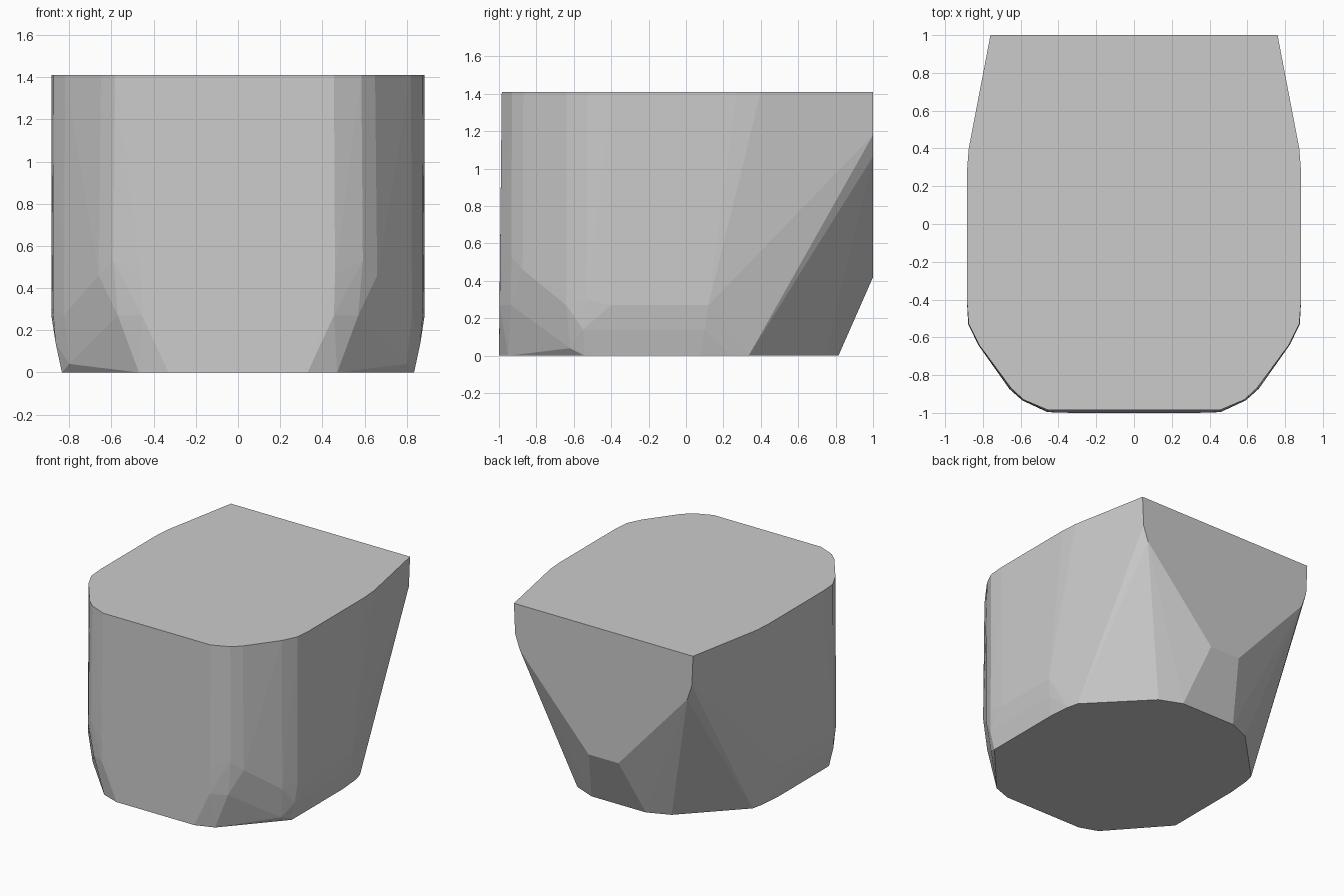
import bpy
import bmesh
import math

HEIGHT = 1.41

# Half outline of the flat top, (x, y), from back corner to front
top = [(0.76, 1.0), (0.875, 0.4), (0.885, 0.27), (0.885, -0.4),
       (0.875, -0.53), (0.82, -0.64), (0.65, -0.87), (0.585, -0.93),
       (0.455, -0.985)]

# Half outline of the smaller flat base
base = [(0.23, 0.815), (0.40, 0.745), (0.80, 0.335), (0.82, 0.25),
        (0.835, 0.08), (0.835, -0.54), (0.75, -0.61), (0.47, -0.95),
        (0.33, -1.0)]

# Tapering back face, on y = 1, (x, z)
back = [(0.755, 1.32), (0.75, 1.18), (0.71, 1.065), (0.127, 0.42)]

# Rounded lower sides and front corners, (x, y, z)
lower = [(0.885, 0.12, 0.27), (0.885, -0.4, 0.27), (0.878, -0.53, 0.30),
         (0.865, 0.1, 0.14), (0.865, -0.55, 0.14), (0.825, -0.64, 0.27),
         (0.80, -0.62, 0.04), (0.66, -0.873, 0.46), (0.592, -0.934, 0.53),
         (0.57, -0.935, 0.27), (0.46, -0.995, 0.46), (0.455, -0.996, 0.27)]

half = [(x, y, HEIGHT) for x, y in top]
half += [(x, y, 0.0) for x, y in base]
half += [(x, 1.0, z) for x, z in back]
half += lower

# Wrap the mirrored points in one convex block
bm = bmesh.new()
for x, y, z in half:
    for side in (1, -1):
        bm.verts.new((side * x, y, z))
hull = bmesh.ops.convex_hull(bm, input=bm.verts)
loose = [v for v in bm.verts if not v.link_faces]
bmesh.ops.delete(bm, geom=loose, context='VERTS')

# Merge coplanar triangles into flat facets
bmesh.ops.dissolve_limit(bm, angle_limit=math.radians(0.5),
                         verts=bm.verts, edges=bm.edges)
bmesh.ops.recalc_face_normals(bm, faces=bm.faces)

mesh = bpy.data.meshes.new("faceted_block")
bm.to_mesh(mesh)
bm.free()
block = bpy.data.objects.new("faceted_block", mesh)
bpy.context.collection.objects.link(block)
